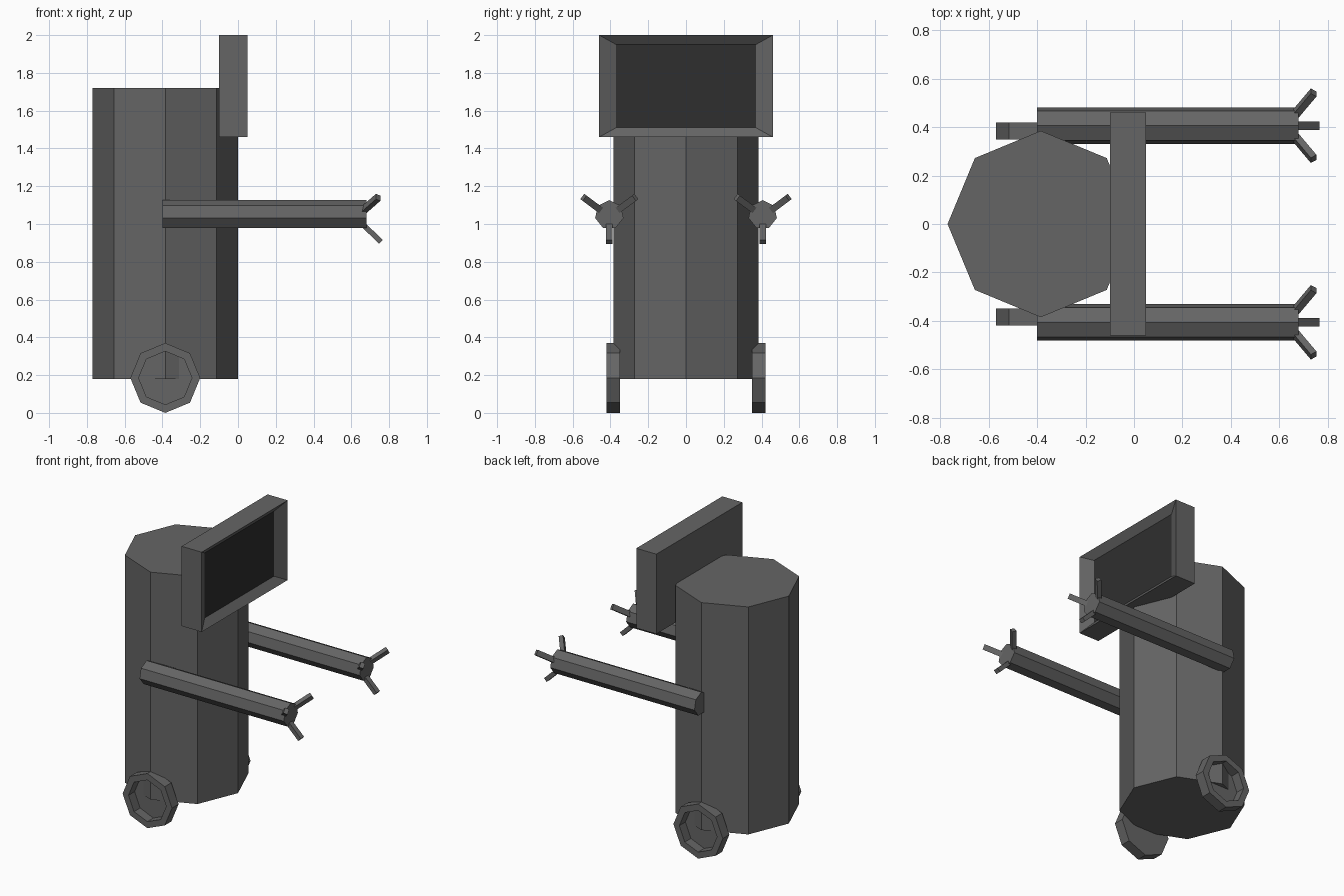
import bpy, bmesh, math
from mathutils import Vector, Matrix

if "Cube" in bpy.data.objects:
    bpy.data.objects.remove(bpy.data.objects["Cube"])


def material(name, value):
    m = bpy.data.materials.new(name)
    m.diffuse_color = (value, value, value, 1)
    m.use_nodes = True
    m.node_tree.nodes["Principled BSDF"].inputs["Base Color"].default_value = m.diffuse_color
    return m


GREY = material("grey metal", 0.13)
DARK = material("dark screen", 0.028)


def finish(bm, name, mats=(GREY,)):
    bmesh.ops.recalc_face_normals(bm, faces=bm.faces)
    mesh = bpy.data.meshes.new(name)
    bm.to_mesh(mesh)
    bm.free()
    for m in mats:
        mesh.materials.append(m)
    ob = bpy.data.objects.new(name, mesh)
    bpy.context.collection.objects.link(ob)
    return ob


def prism(sides, radius, start, end, u, v, phase=0.0):
    """Regular prism from start to end; u and v span its cross-section."""
    start, end, u, v = map(Vector, (start, end, u, v))
    bm = bmesh.new()
    rings = []
    for c in (start, end):
        rings.append([bm.verts.new(c + radius * (u * math.cos(a) + v * math.sin(a)))
                      for a in (phase + math.tau * i / sides for i in range(sides))])
    for i in range(sides):
        j = (i + 1) % sides
        bm.faces.new((rings[0][i], rings[0][j], rings[1][j], rings[1][i]))
    bm.faces.new(rings[0])
    cap = bm.faces.new(rings[1])
    return bm, cap


X, Y, Z = (1, 0, 0), (0, 1, 0), (0, 0, 1)

# Eight-sided body
bm, _ = prism(8, 0.385, (-0.385, 0, 0.18), (-0.385, 0, 1.72), X, Y)
finish(bm, "body")

# Screen housing with a sloped recess and dark panel
bm = bmesh.new()
bmesh.ops.create_cube(bm, size=1, matrix=Matrix.Translation((-0.025, 0, 1.73))
                      @ Matrix.Diagonal((0.15, 0.92, 0.54, 1)))
bm.normal_update()
panel = max(bm.faces, key=lambda f: f.normal.x)
bmesh.ops.inset_region(bm, faces=[panel], thickness=0.05)
for v in panel.verts:
    v.co = Vector((0.01, math.copysign(0.37, v.co.y),
                   1.73 + math.copysign(0.22, v.co.z - 1.73)))
panel.material_index = 1
finish(bm, "screen", (GREY, DARK))


def finger(name, base, tip):
    """Small rectangular bar between two points."""
    base, tip = Vector(base), Vector(tip)
    d = (tip - base).normalized()
    side = d.cross(Vector(X)).normalized()
    up = side.cross(d)
    bm = bmesh.new()
    frame = Matrix((side, up, d)).transposed().to_4x4()
    bmesh.ops.create_cube(bm, size=1, matrix=Matrix.Translation((base + tip) / 2) @ frame
                          @ Matrix.Diagonal((0.035, 0.028, (tip - base).length, 1)))
    finish(bm, name)


for s, label in ((-1, "front"), (1, "back")):
    # Seven-sided arm
    y, z = s * 0.406, 1.049
    bm, _ = prism(7, 0.077, (-0.40, y, z), (0.68, y, z), Y, Z, math.pi / 2)
    finish(bm, label + "_arm")

    # Three splayed fingers
    for k in (-1, 1):
        finger(label + "_upper_finger", (0.66, y + k * 0.04, z + 0.02),
               (0.742, y + k * 0.137, z + 0.092))
    finger(label + "_lower_finger", (0.655, y, z - 0.045), (0.757, y, z - 0.144))

    # Eight-sided wheel with a recessed outer face
    bm, cap = prism(8, 0.185, (-0.385, s * 0.35, 0.19), (-0.385, s * 0.42, 0.19), X, Z)
    bmesh.ops.recalc_face_normals(bm, faces=bm.faces)
    bmesh.ops.inset_region(bm, faces=[cap], thickness=0.044)
    hub = bmesh.ops.extrude_discrete_faces(bm, faces=[cap])["faces"][0]
    for v in hub.verts:
        v.co.y = s * 0.355
    low = min(v.co.z for v in bm.verts)
    bmesh.ops.translate(bm, verts=bm.verts, vec=(0, 0, -low))
    finish(bm, label + "_wheel")
